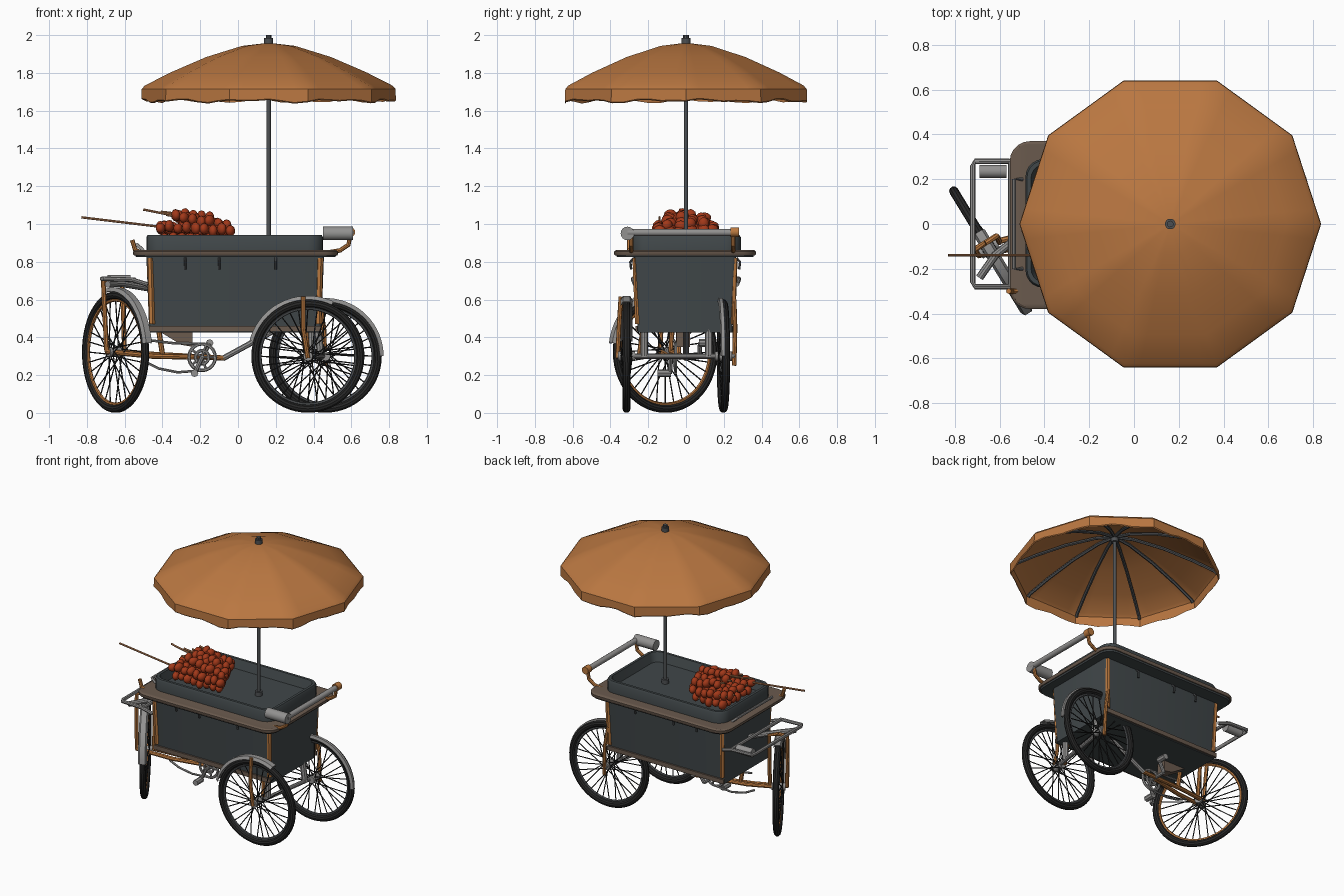
import bpy, bmesh, math, random
from mathutils import Vector, Matrix
random.seed(4)
V = Vector
pi = math.pi


def mat(name, r, g, b):
    m = bpy.data.materials.new(name)
    m.diffuse_color = (r, g, b, 1)
    return m


CANVAS = mat("orange canvas", 0.49, 0.185, 0.053)
RUST = mat("rusty orange", 0.49, 0.19, 0.05)
SLATE = mat("dark slate", 0.052, 0.063, 0.067)
BROWN = mat("brown edge", 0.145, 0.103, 0.076)
GREY = mat("grey metal", 0.29, 0.285, 0.28)
STEEL = mat("dark steel", 0.075, 0.08, 0.085)
RUBBER = mat("black rubber", 0.02, 0.02, 0.02)
MEAT = mat("red glaze", 0.36, 0.04, 0.01)
WOOD = mat("skewer wood", 0.46, 0.20, 0.085)


def finish(bm, name, material, M=None):
    bmesh.ops.recalc_face_normals(bm, faces=bm.faces[:])
    for f in bm.faces:
        f.smooth = True
    for e in bm.edges:
        if len(e.link_faces) == 2:
            e.smooth = e.calc_face_angle(0) < math.radians(35)
    me = bpy.data.meshes.new(name)
    bm.to_mesh(me)
    bm.free()
    me.materials.append(material)
    ob = bpy.data.objects.new(name, me)
    if M:
        ob.matrix_world = M
    bpy.context.collection.objects.link(ob)
    return ob


def loft(bm, rings, closed=False, caps=True):
    vs = [[bm.verts.new(p) for p in ring] for ring in rings]
    n = len(vs[0])
    pairs = list(zip(vs, vs[1:])) + ([(vs[-1], vs[0])] if closed else [])
    for a, b in pairs:
        for i in range(n):
            bm.faces.new((a[i], a[(i + 1) % n], b[(i + 1) % n], b[i]))
    if caps and not closed:
        bm.faces.new(vs[0][::-1])
        bm.faces.new(vs[-1])


def tube(bm, pts, r, n=8, closed=False):
    pts = [V(p) for p in pts]
    rings, nor, m = [], None, len(pts)
    for i, p in enumerate(pts):
        a = pts[i - 1] if (i or closed) else p
        b = pts[(i + 1) % m] if (i < m - 1 or closed) else p
        t = (b - a).normalized()
        nor = t.orthogonal() if nor is None else nor - t * nor.dot(t)
        nor.normalize()
        bi = t.cross(nor)
        rings.append([p + (nor * math.cos(k * 2 * pi / n) + bi * math.sin(k * 2 * pi / n)) * r
                      for k in range(n)])
    loft(bm, rings, closed)


def tubes(name, material, paths, r, n=8, closed=False, M=None):
    bm = bmesh.new()
    for p in paths:
        tube(bm, p, r, n, closed)
    return finish(bm, name, material, M)


def circle(R, n, y=0, c=(0, 0)):
    return [(c[0] + R * math.cos(k * 2 * pi / n), y, c[1] + R * math.sin(k * 2 * pi / n)) for k in range(n)]


def rrect(x0, x1, y0, y1, r, z, seg=5):
    out = []
    for cx, cy, a0 in ((x1 - r, y1 - r, 0), (x0 + r, y1 - r, 90), (x0 + r, y0 + r, 180), (x1 - r, y0 + r, 270)):
        for k in range(seg + 1):
            a = math.radians(a0 + 90 * k / seg)
            out.append((cx + r * math.cos(a), cy + r * math.sin(a), z))
    return out


def slab(name, material, *layers):
    bm = bmesh.new()
    loft(bm, [rrect(*l) for l in layers])
    return finish(bm, name, material)


# cart body, side trims, counter top and open tray
slab("cart_body", SLATE, (-0.47, 0.44, -0.255, 0.245, 0.02, 0.425), (-0.485, 0.455, -0.275, 0.265, 0.02, 0.83))
for side, y in (("front", -0.262), ("back", 0.252)):
    slab(side + "_bottom_trim", BROWN, (-0.475, 0.44, y - 0.006, y + 0.006, 0.004, 0.43),
         (-0.475, 0.44, y - 0.006, y + 0.006, 0.004, 0.46))
slab("counter_underside", SLATE, (-0.54, 0.515, -0.365, 0.355, 0.08, 0.824), (-0.545, 0.52, -0.37, 0.36, 0.08, 0.836))
slab("counter_top", BROWN, (-0.55, 0.525, -0.375, 0.365, 0.08, 0.834), (-0.555, 0.53, -0.38, 0.37, 0.09, 0.84),
     (-0.555, 0.53, -0.38, 0.37, 0.09, 0.855), (-0.545, 0.52, -0.37, 0.36, 0.08, 0.862))
slab("tray", SLATE, (-0.485, 0.45, -0.285, 0.29, 0.08, 0.855), (-0.485, 0.45, -0.285, 0.29, 0.08, 0.93),
     (-0.478, 0.443, -0.278, 0.283, 0.075, 0.942), (-0.46, 0.425, -0.26, 0.265, 0.06, 0.942),
     (-0.44, 0.405, -0.24, 0.245, 0.05, 0.88))

# corner posts, side hooks
tubes("corner_posts", RUST, [[(x * 0.98, y * 0.95, 0.47), (x, y, 0.82)] for x in (-0.465, 0.435)
                             for y in (-0.268, 0.258)], 0.016, 6)
tubes("side_hooks", STEEL, [[(x, s * 0.275, 0.82), (x, s * 0.295, 0.80), (x, s * 0.29, 0.76)]
                            for x in (-0.28, -0.1, 0.2) for s in (-1, 0.97)], 0.007, 6)

# push handle on the right end
tubes("push_bar", GREY, [[(0.595, -0.31, 0.955), (0.595, 0.25, 0.955)]], 0.019, 12)
tubes("push_grip", GREY, [[(0.45, -0.31, 0.95), (0.61, -0.31, 0.95)]], 0.036, 16)
tubes("handle_stems", RUST, [[(0.48, y, 0.85), (0.54, y, 0.86), (0.585, y, 0.89), (0.595, y, 0.945)]
                             for y in (-0.29, 0.25)], 0.012, 8)
tubes("handle_knob", RUST, [[(0.595, 0.235, 0.957), (0.595, 0.28, 0.957)]], 0.026, 12)
# left end rail and stub
tubes("end_rail", GREY, [[(-0.5, -0.2, 0.86), (-0.535, -0.2, 0.89), (-0.535, 0.2, 0.89), (-0.5, 0.2, 0.86)]], 0.009)
tubes("end_stub", RUST, [[(-0.52, -0.3, 0.85), (-0.545, -0.3, 0.865), (-0.56, -0.3, 0.915)]], 0.012)

# umbrella: ten flat panels with a hanging valance
PX = 0.162
prof = [(0.02, 1.957), (0.14, 1.943), (0.33, 1.884), (0.52, 1.802), (0.655, 1.733), (0.672, 1.715), (0.674, 1.655)]


def canopy_ring(R, z, wave=0.0):
    out = []
    for k in range(60):
        a = 2 * pi * k / 60
        d = (a % (pi / 5)) - pi / 10
        rr = R * math.cos(pi / 10) / math.cos(d)
        out.append((PX + rr * math.cos(a), rr * math.sin(a), z + wave * (math.sin(k * 1.7) + math.sin(k * 0.9)) / 2))
    return out


bm = bmesh.new()
outer = [canopy_ring(R, z, 0.012 if z < 1.66 else 0) for R, z in prof]
inner = [canopy_ring(R - 0.006, z - 0.006, 0.012 if z < 1.66 else 0) for R, z in prof[::-1]]
loft(bm, outer + inner)
finish(bm, "umbrella_canopy", CANVAS)
tubes("umbrella_ribs", STEEL, [[(PX + (R - 0.016) * math.cos(k * pi / 5), (R - 0.016) * math.sin(k * pi / 5), z - 0.018)
                                for R, z in prof[:-1]] for k in range(10)], 0.011, 6)
tubes("umbrella_pole", STEEL, [[(PX, 0, 0.87), (PX, 0, 1.96)]], 0.012, 12)
tubes("umbrella_hub", STEEL, [[(PX, 0, 1.9), (PX, 0, 1.935)], [(PX, 0, 0.88), (PX, 0, 0.91)]], 0.024, 12)
tubes("umbrella_cap", STEEL, [[(PX, 0, 1.945), (PX, 0, 1.985)]], 0.024, 12)
tubes("umbrella_tip", STEEL, [[(PX, 0, 1.98), (PX, 0, 2.0)]], 0.015, 10)


# wheels with spokes, hub and fender (fender width and sideways offset vary)
def wheel(name, c, R, yaw, a0, a1, rim, wide=1.0, off=0.0, lift=0.02):
    M = Matrix.Translation(c) @ Matrix.Rotation(yaw, 4, 'Z')
    tubes(name + "_tyre", RUBBER, [circle(R - 0.021, 56)], 0.021, 10, True, M)
    tubes(name + "_rim", rim, [circle(R - 0.046, 48)], 0.009, 6, True, M)
    sp = []
    for k in range(32):
        a, s = k * pi / 16, (-1) ** k
        h = a + (0.9 if k % 4 < 2 else -0.9)
        sp.append([(0.022 * math.cos(h), s * 0.028, 0.022 * math.sin(h)),
                   ((R - 0.045) * math.cos(a), 0, (R - 0.045) * math.sin(a))])
    tubes(name + "_spokes", RUBBER, sp, 0.0035, 5, False, M)
    tubes(name + "_hub", GREY, [[(0, -0.045, 0), (0, 0.045, 0)]], 0.025, 14, False, M)
    bm = bmesh.new()
    section = [(-0.036, -0.02), (-0.022, 0), (0.022, 0), (0.036, -0.02), (0.03, -0.022), (0.02, -0.006),
               (-0.02, -0.006), (-0.03, -0.022)]
    rings = []
    for k in range(21):
        a = math.radians(a0 + (a1 - a0) * k / 20)
        rings.append([((R + lift + d) * math.cos(a), y * wide + off, (R + lift + d) * math.sin(a)) for y, d in section])
    loft(bm, rings)
    finish(bm, name + "_fender", GREY, M)
    return M


wheel("near_wheel", (0.37, -0.315, 0.30), 0.30, 0.0, 65, 165, STEEL, 0.85)
wheel("far_wheel", (0.462, 0.198, 0.30), 0.30, math.radians(3), 0, 115, STEEL, 0.4, -0.016, 0.008)
REAR = V((-0.648, -0.11, 0.322))
RY = math.atan2(-0.54, 0.33)
RM = wheel("rear_wheel", REAR, 0.322, RY, 8, 105, RUST, 0.8)

# front axle, wheel forks
tubes("axle", GREY, [[(0.37, -0.36, 0.30), (0.462, 0.26, 0.30)]], 0.014, 10)
tubes("wheel_forks", RUST, [[(0.37, -0.362, 0.29), (0.345, -0.355, 0.45), (0.345, -0.345, 0.615)],
                            [(0.462, 0.255, 0.25), (0.455, 0.26, 0.45), (0.43, 0.255, 0.6)],
                            [(0.37, -0.25, 0.29), (0.36, -0.23, 0.44)]], 0.012)
tubes("axle_brackets", GREY, [[(0.39, -0.22, 0.30), (0.39, -0.22, 0.45)], [(0.44, 0.12, 0.30), (0.42, 0.12, 0.45)]], 0.02)

# rear fork in the turned wheel's frame, with crown and steering tube
tubes("rear_fork", RUST, [[(0, s * 0.055, 0), (-0.015, s * 0.058, 0.2), (-0.03, s * 0.058, 0.375), (-0.03, 0, 0.385)]
                          for s in (-1, 1)], 0.013, 8, False, RM)
tubes("steering_tube", GREY, [[(-0.69, -0.24, 0.68), (-0.62, -0.14, 0.685), (-0.47, -0.02, 0.66)]], 0.018, 10)
# rear push rack
tubes("rear_rack", GREY, [[(-0.48, 0.27, 0.68), (-0.56, 0.28, 0.705), (-0.71, 0.28, 0.71), (-0.72, 0.26, 0.71),
                           (-0.72, -0.26, 0.71), (-0.71, -0.28, 0.71), (-0.56, -0.28, 0.705), (-0.48, -0.27, 0.68)],
                          [(-0.55, 0.28, 0.706), (-0.55, -0.28, 0.706)]], 0.012)
tubes("rack_roll", GREY, [[(-0.69, 0.235, 0.7), (-0.57, 0.235, 0.7)]], 0.03, 12)

# lower frame
tubes("lower_frame", RUST, [[(-0.62, -0.08, 0.325), (-0.45, -0.04, 0.31), (-0.07, 0, 0.29)],
                            [(-0.70, -0.14, 0.325), (-0.45, -0.09, 0.30), (-0.2, -0.03, 0.295)]], 0.014)
tubes("frame_riser", GREY, [[(-0.08, 0, 0.288), (0.07, 0, 0.37), (0.2, 0, 0.44)]], 0.015)
tubes("frame_uprights", RUST, [[(-0.4, -0.04, 0.31), (-0.42, -0.04, 0.44)]], 0.014)
bm = bmesh.new()
loft(bm, [[(-0.43, y, 0.44), (-0.24, y, 0.44), (-0.24, y, 0.35), (-0.30, y, 0.36)] for y in (-0.05, 0.02)])
finish(bm, "frame_bracket", BROWN)

# crank, chain and pedals
tubes("chainring", GREY, [circle(0.07, 28, -0.055, (-0.19, 0.295)), circle(0.035, 20, -0.055, (-0.19, 0.295))], 0.009, 6, True)
tubes("chainring_arms", GREY, [[(-0.19, -0.055, 0.295), (-0.19 + 0.07 * math.cos(a), -0.055, 0.295 + 0.07 * math.sin(a))]
                               for a in [k * 2 * pi / 5 for k in range(5)]], 0.007, 6)
tubes("chain", GREY, [[(-0.19, -0.055, 0.225), (-0.32, -0.055, 0.215), (-0.42, -0.06, 0.235), (-0.49, -0.065, 0.27)],
                      [(-0.19, -0.055, 0.365), (-0.35, -0.055, 0.37), (-0.47, -0.065, 0.385)]], 0.007, 6)
tubes("crank", GREY, [[(-0.19, -0.08, 0.295), (-0.19, 0.07, 0.295)], [(-0.19, -0.08, 0.295), (-0.23, -0.085, 0.21)],
                      [(-0.19, 0.07, 0.295), (-0.15, 0.075, 0.37)]], 0.012)
tubes("pedals", GREY, [[(-0.23, -0.08, 0.21), (-0.23, -0.15, 0.21)], [(-0.15, 0.07, 0.37), (-0.15, 0.14, 0.37)]], 0.02, 8)

# skewers: (y, start x, start z, end x, end z, stick length)
rows = [(-0.14 + 0.056 * i, -0.41 + 0.02 * (i % 2), 0.985, -0.04 - 0.022 * i, 0.965, 0.42 if i == 0 else 0.03)
        for i in range(6)]
rows += [(-0.13 + 0.053 * i, -0.39, 0.925, -0.06 - 0.022 * i, 0.915, 0.01) for i in range(6)]
rows += [(-0.09 + 0.06 * i, -0.33 + 0.015 * (i % 2), 1.04, -0.06 - 0.025 * i, 0.995, 0.19 if i == 1 else 0.05)
         for i in range(4)]
rows += [(-0.02, -0.28, 1.05, -0.15, 1.035, 0.13)]
bm, sticks = bmesh.new(), []
for y, xa, za, xb, zb, length in rows:
    a, b = V((xa, y, za)), V((xb, y, zb))
    out = (a - b).normalized()
    if length > 0.3:
        out.z = 0.12
    sticks.append([b, a, a + out * length])
    count = max(4, round((b - a).length / 0.041))
    for k in range(count):
        p = a.lerp(b, k / (count - 1)) + V((0, random.uniform(-.01, .01), random.uniform(-.008, .008)))
        S = Matrix.Diagonal((0.8, random.uniform(0.95, 1.25), random.uniform(0.9, 1.15), 1))
        R = Matrix.Rotation(random.uniform(-0.5, 0.5), 4, 'Z')
        bmesh.ops.create_icosphere(bm, subdivisions=2, radius=0.03, matrix=Matrix.Translation(p) @ R @ S)
finish(bm, "skewer_pieces", MEAT)
tubes("skewer_sticks", WOOD, sticks, 0.0065, 6)
